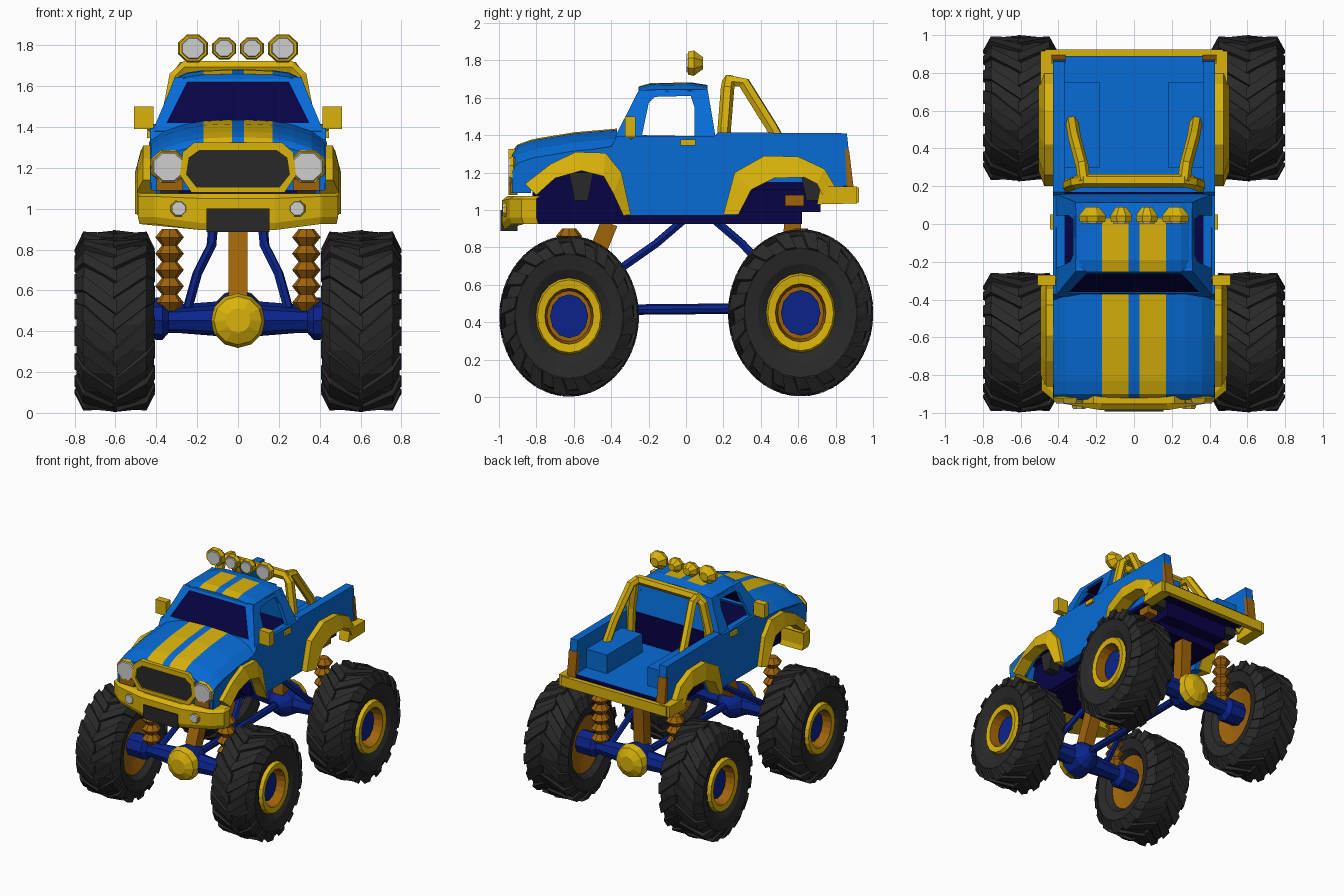
import bpy, bmesh, math
from mathutils import Vector as V, Quaternion

if "Cube" in bpy.data.objects:
    bpy.data.objects.remove(bpy.data.objects["Cube"])

def material(name, rgb):
    m = bpy.data.materials.new(name)
    m.diffuse_color = (*rgb, 1)
    m.use_nodes = True
    m.node_tree.nodes["Principled BSDF"].inputs["Base Color"].default_value = m.diffuse_color
    return m

BLUE = material("body blue", (0.002, 0.15, 0.68))
YELLOW = material("trim yellow", (0.70, 0.45, 0.003))
NAVY = material("axle navy", (0.003, 0.017, 0.26))
INDIGO = material("dark indigo", (0.002, 0.001, 0.06))
RUBBER = material("tyre black", (0.022, 0.022, 0.022))
LENS = material("lamp grey", (0.62, 0.62, 0.62))
ORANGE = material("spring orange", (0.35, 0.125, 0.003))

def loft(name, rings, mats, pick=None, loop=False, mirror=""):
    """Skin closed rings of points; loop joins the last ring to the first."""
    bm = bmesh.new()
    vs = [[bm.verts.new(p) for p in r] for r in rings]
    n = len(vs[0])
    for i in range(len(vs) if loop else len(vs) - 1):
        a, b = vs[i], vs[(i + 1) % len(vs)]
        for k in range(n):
            bm.faces.new((a[k], a[(k + 1) % n], b[(k + 1) % n], b[k]))
    if not loop:
        bm.faces.new(vs[0])
        bm.faces.new(vs[-1])
    return finish(name, bm, mats, pick, mirror)

def finish(name, bm, mats, pick=None, mirror=""):
    bmesh.ops.recalc_face_normals(bm, faces=bm.faces)
    bm.normal_update()
    if pick:
        for f in bm.faces:
            f.material_index = pick(f.calc_center_median(), f.normal)
    me = bpy.data.meshes.new(name)
    bm.to_mesh(me)
    bm.free()
    for m in (mats if isinstance(mats, list) else [mats]):
        me.materials.append(m)
    ob = bpy.data.objects.new(name, me)
    bpy.context.collection.objects.link(ob)
    if mirror:
        ob.modifiers.new("Mirror", 'MIRROR')
    return ob

def slab(name, pts, off, mat, mirror="", pick=None):
    return loft(name, [pts, [V(p) + V(off) for p in pts]], mat, pick, mirror=mirror)

def box(name, x, y, z, mat, mirror="", pick=None):
    pts = [(x[0], y[0], z[0]), (x[1], y[0], z[0]), (x[1], y[1], z[0]), (x[0], y[1], z[0])]
    return slab(name, pts, (0, 0, z[1] - z[0]), mat, mirror, pick)

def rod(name, pts, r, mat, n=6, mirror="", turn=0.0):
    """Tube along a path, r is one radius or one per point."""
    pts = [V(p) for p in pts]
    rs = r if isinstance(r, list) else [r] * len(pts)
    rings, q, last = [], None, None
    for i, p in enumerate(pts):
        t = (pts[min(i + 1, len(pts) - 1)] - pts[max(i - 1, 0)]).normalized()
        q = t.to_track_quat('Z', 'Y') if q is None else last.rotation_difference(t) @ q
        last = t
        rings.append([p + q @ V((rs[i] * math.cos(turn + math.tau * k / n),
                                 rs[i] * math.sin(turn + math.tau * k / n), 0)) for k in range(n)])
    return loft(name, rings, mat, mirror=mirror)

def frame(name, outer, inner, off, mat, mirror=""):
    off = V(off)
    loft(name, [[V(o), V(i), V(i) + off, V(o) + off] for o, i in zip(outer, inner)],
         mat, loop=True, mirror=mirror)

def lamp(name, x, y, z, r, sx=1.0, depth=0.08, lens=.8, mirror=""):
    def ring(yy, k):
        return [(x + r * k * sx * math.cos(math.tau * (i + .5) / 8), yy,
                 z + r * k * math.sin(math.tau * (i + .5) / 8)) for i in range(8)]
    loft(name + "_shell", [ring(y, .95), ring(y + depth * .4, 1.05), ring(y + depth, .5)], YELLOW, mirror=mirror)
    loft(name + "_lens", [ring(y - .008, lens * .92), ring(y + .001, lens)], LENS, mirror=mirror)

# ---- wheels and axles, front then rear
def wheel(tag, cy, cz, s):
    def at(x, r, a):
        return (x, cy - s * r * math.cos(a), cz + 1.15 * s * r * math.sin(a))
    def circle(x, r, n=20):
        return [at(x, r, math.tau * k / n) for k in range(n)]
    loft(tag + "_tyre", [circle(*p) for p in [(.47, .19), (.43, .22), (.412, .29), (.45, .345), (.60, .357),
         (.755, .345), (.79, .29), (.775, .22), (.745, .175)]], RUBBER, loop=True, mirror="x")
    # chevron lugs on both halves of the tread
    bm = bmesh.new()
    for side in (-1, 1):
        for k in range(16):
            a0 = math.tau * (k + (.5 if side > 0 else 0)) / 16
            rings = []
            for dx, r, bx, br, da, w in [(-.01, .374, -.01, .33, 0, .08), (.155, .366, .13, .32, .32, .10),
                                         (.197, .295, .16, .27, .42, .09)]:
                a = a0 + da
                rings.append([bm.verts.new(at(.603 + side * h, q, b)) for h, q, b in
                              [(dx, r, a - w), (dx, r, a + w), (bx, br, a + w * 1.3), (bx, br, a - w * 1.3)]])
            for p, q in zip(rings, rings[1:]):
                for i in range(4):
                    bm.faces.new((p[i], p[(i + 1) % 4], q[(i + 1) % 4], q[i]))
            bm.faces.new(rings[0])
            bm.faces.new(rings[-1])
    finish(tag + "_tread_lugs", bm, RUBBER, mirror="x")
    loft(tag + "_rim", [circle(*p) for p in [(.50, .10), (.47, .20), (.735, .182), (.775, .169), (.77, .13),
         (.68, .118)]], [ORANGE, YELLOW], lambda c, n: int(c.x > .73), mirror="x")
    loft(tag + "_hub", [circle(x, .102, 12) for x in (.66, .71)], NAVY, mirror="x")

for tag, d, cy, cz, s, top in [("front", -1, -.625, .432, 1.0, -.41), ("rear", 1, .613, .450, 1.04, .57)]:
    wheel(tag, cy, cz, s)
    z = cz + .02
    rod(tag + "_axle", [(.05, cy, z), (.30, cy, z), (.34, cy, z), (.37, cy, z), (.52, cy, z)],
        [.08, .06, .06, .095, .09], NAVY, 8, "x")
    rod(tag + "_differential", [(0, cy - d * .15, z), (0, cy - d * .07, z), (0, cy + d * .06, z)], [.04, .11, .13], NAVY, 12)
    rod(tag + "_differential_cover", [(0, cy + d * .06, z), (0, cy + d * .11, z), (0, cy + d * .14, z)],
        [.134, .118, .06], YELLOW, 12)
    rod(tag + "_centre_strut", [(0, cy - d * .06, .55), (0, top, .93)], .065, ORANGE, 4, turn=math.pi / 4)
    off = .14 if d > 0 else 0
    rod(tag + "_upper_link", [(.12, d * .02 + off, .94), (.13, d * .16 + off, .82), (.20, d * .36 + off * .5, .68), (.25, cy, .50)],
        .024, NAVY, 6, "x")
    # stacked coil shocks
    rod(tag + "_coil_spring", [(.335, cy + d * .0, .50 + .04 * i) for i in range(11)],
        [.07 if i % 2 else .038 for i in range(11)], ORANGE, 8, "x")
    slab(tag + "_shock_mount", [(.29, cy, 1.20), (.29, cy + .13, 1.20), (.29, cy + .10, 1.05), (.29, cy + .03, 1.05)],
         (.09, 0, 0), RUBBER, "x")
box("rear_shock_seat", (.30, .39), (.53, .63), (1.02, 1.08), ORANGE, "x")
rod("drive_shaft", [(0, -.52, .465), (0, .52, .475)], .028, NAVY, 8)

# ---- chassis and inner body
box("chassis", (-.27, .27), (-.82, .62), (.925, 1.0), INDIGO)
box("engine_bay", (-.29, .29), (-.82, -.30), (.94, 1.22), INDIGO)
box("cab_floor", (-.37, .37), (-.37, .17), (.97, 1.385), INDIGO)
box("rear_underbody", (-.28, .28), (.16, .72), (.99, 1.13), INDIGO)
box("bed_floor", (-.37, .37), (.16, .89), (1.11, 1.15), [INDIGO, BLUE], pick=lambda c, n: int(n.z > .5))
box("bed_wheel_box", (.18, .37), (.30, .75), (1.14, 1.30), BLUE, "x")

# ---- body sides with wheel arches
side = [(-.92, 1.10), (-.93, 1.21), (-.83, 1.27), (-.40, 1.34), (-.37, 1.395), (.15, 1.395), (.17, 1.415),
        (.86, 1.41), (.89, 1.13), (.74, 1.12), (.635, 1.20), (.50, 1.20), (.35, 1.14), (.27, .97),
        (-.32, .97), (-.42, 1.20), (-.54, 1.23), (-.70, 1.20), (-.80, 1.11)]
slab("body_side", [(.365, y, z) for y, z in side], (.065, 0, 0), BLUE, "x")

def flare(name, outer, inner, x):
    loft(name, [[(.40, *o), (x - .03, *o), (x, *i), (.40, *i)] for o, i in zip(outer, inner)], YELLOW, mirror="x")

flare("front_fender_flare",
      [(-.86, 1.14), (-.725, 1.245), (-.59, 1.31), (-.43, 1.305), (-.345, 1.20), (-.295, .975)],
      [(-.80, 1.08), (-.70, 1.17), (-.56, 1.21), (-.44, 1.18), (-.39, 1.09), (-.335, .97)], .495)
flare("rear_fender_flare",
      [(.20, .975), (.26, 1.20), (.42, 1.29), (.60, 1.285), (.74, 1.22), (.80, 1.12)],
      [(.28, .975), (.35, 1.11), (.47, 1.17), (.63, 1.175), (.70, 1.14), (.73, 1.08)], .505)

# ---- hood and roof with painted stripes
def crown(y, z, half, zb):
    e = half[-1][0]
    return ([(-x, y, z - h) for x, h in reversed(half)] + [(x, y, z - h) for x, h in half] + [(e, y, zb), (-e, y, zb)])

def stripes(c, n):
    if n.z < -.3:
        return 2
    return int(n.z > .3 and .03 < abs(c.x) < .17 and c.y < .02)

hood = [(.03, 0), (.17, .006), (.27, .025), (.36, .055), (.425, .10)]
loft("hood", [crown(y, z, hood, b) for y, z, b in [(-.93, 1.315, 1.09), (-.90, 1.35, 1.09), (-.83, 1.375, 1.09),
     (-.80, 1.382, 1.21), (-.60, 1.415, 1.21), (-.37, 1.435, 1.21)]], [BLUE, YELLOW, INDIGO], stripes)
roof = [(.03, 0), (.17, .004), (.25, .015), (.312, .045)]
loft("roof", [crown(y, z, roof, 1.615) for y, z in [(-.255, 1.66), (-.19, 1.678), (.03, 1.682), (.115, 1.668)]],
     [BLUE, YELLOW, INDIGO], stripes)

# ---- cab: open side windows, windscreen, rear panel
def cab_pt(y, z):
    return (.41 - (z - 1.40) * .42, y, z)

frame("cab_side", [cab_pt(*p) for p in [(-.385, 1.38), (-.25, 1.64), (-.1, 1.645), (.115, 1.645), (.14, 1.5), (.16, 1.38)]],
      [cab_pt(*p) for p in [(-.235, 1.40), (-.20, 1.57), (-.165, 1.605), (.025, 1.61), (.045, 1.55), (.045, 1.395)]],
      (-.03, 0, 0), BLUE, "x")
glass = [(-.35, -.364, 1.42), (.35, -.364, 1.42), (.25, -.262, 1.62), (-.25, -.262, 1.62)]
frame("windscreen_frame", [(-.41, -.385, 1.38), (.41, -.385, 1.38), (.31, -.25, 1.645), (-.31, -.25, 1.645)],
      glass, (0, .03, -.01), BLUE)
slab("windscreen_glass", [V(p) + V((0, .004, 0)) for p in glass], (0, .008, -.003), INDIGO)
slab("cab_rear_panel", [(-.41, .16, 1.38), (.41, .16, 1.38), (.31, .115, 1.645), (-.31, .115, 1.645)],
     (0, -.03, 0), BLUE)
box("mirror", (.415, .51), (-.325, -.27), (1.39, 1.50), YELLOW, "x")
rod("mirror_arm", [(.37, -.28, 1.37), (.44, -.295, 1.40)], .018, YELLOW, 4, "x")
box("door_handle", (.42, .445), (-.03, .05), (1.345, 1.378), YELLOW, "x")

# ---- front end
def grille_loop(x, lo, hi, y):
    m = (lo + hi) / 2
    return [(x * u, y, m + (hi - lo) / 2 * v) for u, v in
            [(-.8, -1), (.8, -1), (1, -.3), (.95, .6), (.75, 1), (-.75, 1), (-.95, .6), (-1, -.3)]]

frame("grille_surround", grille_loop(.285, 1.08, 1.325, -.95), grille_loop(.252, 1.105, 1.285, -.95), (0, .05, 0), YELLOW)
slab("grille", grille_loop(.26, 1.10, 1.29, -.938), (0, .03, 0), RUBBER)
lamp("headlight", .34, -.942, 1.205, .086, 1.08, .05, .9, "x")
box("indicator", (.27, .40), (-.94, -.90), (1.09, 1.145), ORANGE, "x")
plan = [(-.49, -.80), (-.49, -.88), (-.41, -.945), (-.18, -.985), (.18, -.985), (.41, -.945), (.49, -.88), (.49, -.80)]
def bumper_ring(z, k, lift=0):
    return [(x * k, y * k, z + (lift if abs(x) > .3 else 0)) for x, y in plan]
loft("front_bumper", [bumper_ring(.895, .985, .03), bumper_ring(.93, 1, .03), bumper_ring(1.05, 1, .01),
                      bumper_ring(1.075, .97)], YELLOW)
box("bumper_plate", (-.155, .155), (-.993, -.90), (.887, 1.0), RUBBER)
lamp("fog_lamp", .29, -.972, 1.0, .042, 1, .04, .9, "x")

# ---- rear end
box("rear_bumper", (-.47, .47), (.885, .925), (1.04, 1.12), YELLOW)
slab("rear_bumper_end", [(.41, .70, 1.03), (.41, .915, 1.035), (.41, .915, 1.125), (.41, .72, 1.125)],
     (.085, 0, 0), YELLOW, "x")
slab("tail_light", [(.362, .85, 1.33), (.362, .872, 1.32), (.362, .896, 1.12), (.362, .86, 1.12)],
     (.074, 0, 0), ORANGE, "x")

# ---- roll bar and roof lamps
hoop = [(.355, .205, 1.14), (.345, .205, 1.44), (.305, .222, 1.65), (.265, .23, 1.69)]
rod("roll_bar_hoop", hoop + [(-x, y, z) for x, y, z in reversed(hoop)], .036, YELLOW, 6)
rod("roll_bar_strut", [(.265, .23, 1.69), (.275, .31, 1.68), (.315, .46, 1.44), (.33, .55, 1.27)], .034, YELLOW, 6, "x")
lamp("outer_roof_lamp", .22, .01, 1.785, .07, 1.08, .08, .8, "x")
lamp("inner_roof_lamp", .068, .01, 1.785, .056, 1.08, .08, .8, "x")
